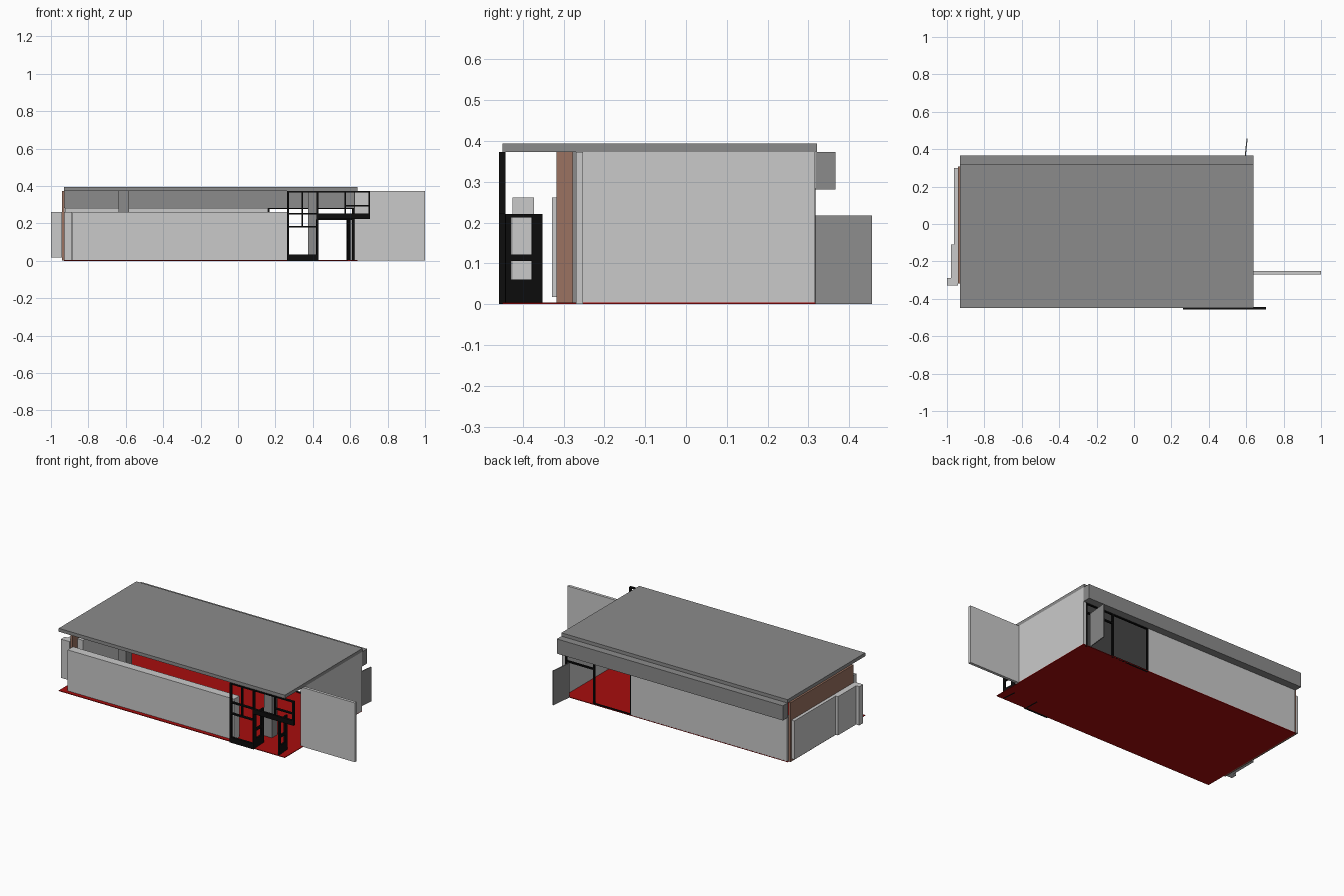
import bpy
import math
from mathutils import Matrix, Vector

cube = bpy.data.objects.get("Cube")
if cube:
    bpy.data.objects.remove(cube, do_unlink=True)


def material(name, r, g, b):
    m = bpy.data.materials.new(name)
    m.use_nodes = True
    m.diffuse_color = (r, g, b, 1)
    m.node_tree.nodes["Principled BSDF"].inputs["Base Color"].default_value = (r, g, b, 1)
    return m


LIGHT = material("light_grey", .59, .59, .59)
GREY = material("mid_grey", .26, .26, .26)
BROWN = material("brown", .33, .17, .12)
RED = material("red", .39, .004, .004)
BLACK = material("black", .004, .004, .004)


def box(name, mat, x, y, z):
    """Axis-aligned box from (low, high) ranges."""
    spans = (x, y, z)
    corners = [(a, b, c) for a in x for b in y for c in z]
    mid = Vector([(lo + hi) / 2 for lo, hi in spans])
    faces = [(0, 1, 3, 2), (4, 6, 7, 5), (0, 4, 5, 1),
             (2, 3, 7, 6), (0, 2, 6, 4), (1, 5, 7, 3)]
    mesh = bpy.data.meshes.new(name)
    mesh.from_pydata([Vector(c) - mid for c in corners], [], faces)
    mesh.materials.append(mat)
    obj = bpy.data.objects.new(name, mesh)
    obj.location = mid
    bpy.context.collection.objects.link(obj)
    return obj


def turn(objects, x, y, degrees):
    """Swing objects about a vertical hinge."""
    hinge = Vector((x, y, 0))
    spin = Matrix.Rotation(math.radians(degrees), 4, 'Z')
    for o in objects:
        o.location = hinge + spin @ (o.location - hinge)
        o.rotation_euler.z = math.radians(degrees)


BASE = .001
TOP = .373
X0, X1 = -.93, .64
BACK = .318

# Floor, roof and rear fascia
box("floor", RED, (X0, X1), (-.45, BACK), (0, .004))
box("roof", GREY, (X0, X1), (-.45, .321), (TOP, .394))
box("rear_fascia", GREY, (X0, X1), (BACK, .367), (.281, TOP))

# Main walls
box("front_wall", LIGHT, (-.885, .27), (-.425, -.372), (BASE, .261))
box("rear_wall", LIGHT, (-.925, .16), (.292, .317), (BASE, .283))
box("side_wall", LIGHT, (.62, X1), (-.252, .316), (BASE, TOP))
box("fin_wall", LIGHT, (.622, 1), (-.27, -.252), (BASE, TOP))
box("end_wall", BROWN, (-.942, -.928), (-.317, .308), (BASE, TOP))
box("end_inner_wall", LIGHT, (-.927, -.887), (-.27, .292), (BASE, .261))

# Stepped cladding outside the end wall
for i, (x, y) in enumerate([(-.962, (-.11, .3)), (-.978, (-.29, -.11)), (-1, (-.328, -.29))]):
    box(f"end_cladding_{i}", LIGHT, (x, -.942), y, (.018, .261))

# Interior columns
for i, x in enumerate((-.61, .402)):
    box(f"column_{i}", GREY, (x - .028, x + .028), (-.278, -.222), (BASE, TOP))

# Front window frame, bars given as (x range, z range)
FRONT = (-.458, -.443)
bars = [
    ((.262, .272), (0, TOP)), ((.42, .43), (0, TOP)),
    ((.34, .348), (.178, TOP)),
    ((.262, .43), (0, .034)), ((.262, .43), (.178, .186)),
    ((.262, .43), (.248, .256)), ((.262, .705), (.366, TOP)),
    ((.43, .705), (.222, .252)),
    ((.57, .578), (.25, TOP)), ((.697, .705), (.222, TOP)),
    ((.57, .705), (.291, .298)),
]
for i, (x, z) in enumerate(bars):
    box(f"front_frame_{i}", BLACK, x, FRONT, z)


def glazed_leaf(name, x, degrees):
    """Open framed door leaf hinged at the front."""
    y0, y1 = -.443, -.352
    t = (x - .005, x + .005)
    parts = [box(f"{name}_stile_{i}", BLACK, t, y, (0, .221))
             for i, y in enumerate([(y0, y0 + .015), (y1 - .026, y1)])]
    parts += [box(f"{name}_rail_{i}", BLACK, t, (y0, y1), z)
              for i, z in enumerate([(0, .06), (.106, .122), (.213, .221)])]
    turn(parts, x, y0, degrees)


glazed_leaf("left_leaf", .593, 5)
glazed_leaf("right_leaf", .425, 2)

# Rear window and door frame
REAR = (.305, .317)
for i, (x, z) in enumerate([
    ((.16, .168), (0, .283)), ((.415, .425), (0, .283)), ((.61, .62), (0, .283)),
    ((.16, .42), (0, .008)), ((.42, .62), (.217, .226)), ((.16, .62), (.276, .283)),
]):
    box(f"rear_frame_{i}", BLACK, x, REAR, z)

# Open rear door
rear_door = box("rear_door", GREY, (.587, .593), (.317, .457), (BASE, .217))
turn([rear_door], .59, .317, -6)
